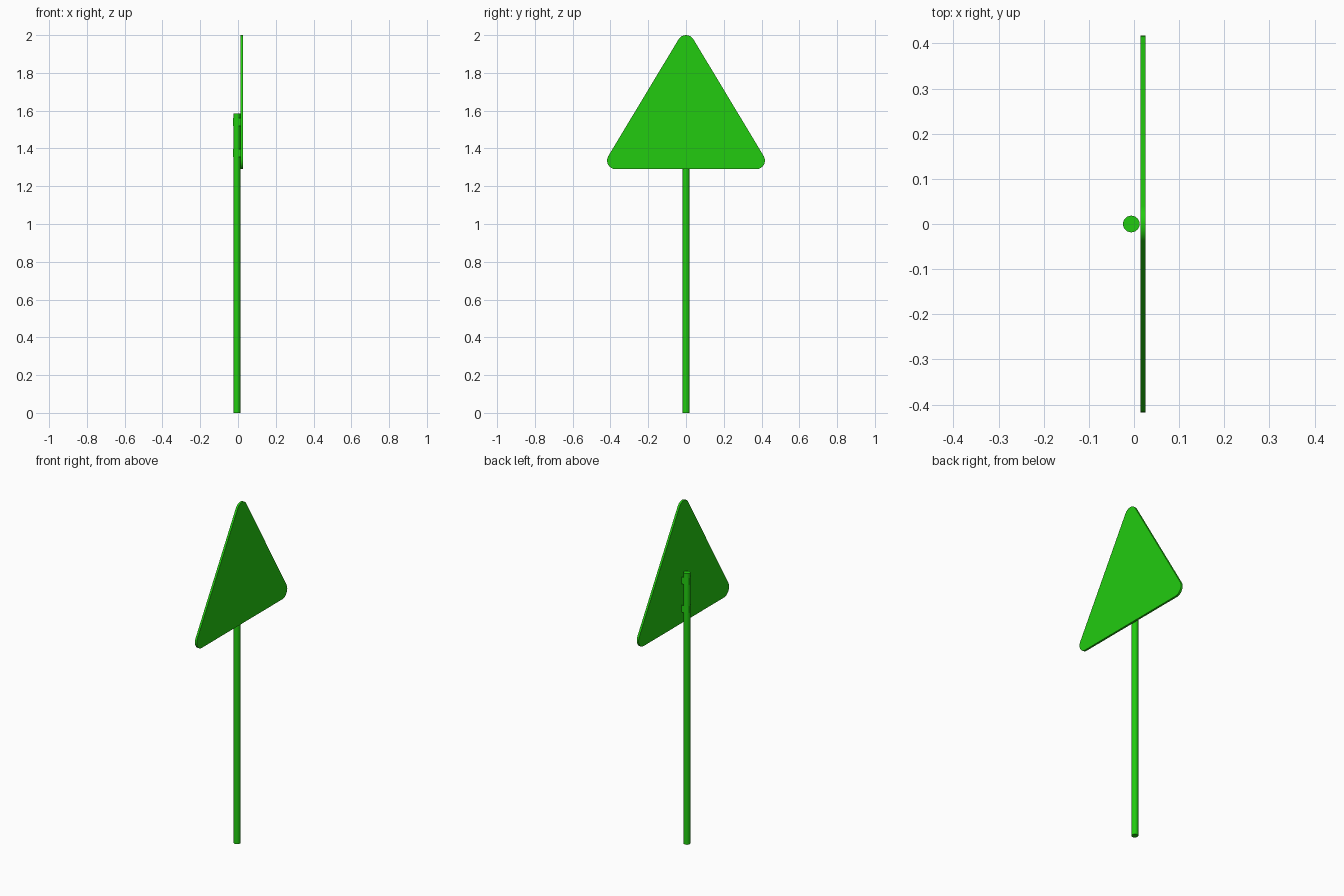
import bpy, bmesh
from math import sin, cos, atan2, pi, radians

if "Cube" in bpy.data.objects:
    bpy.data.objects.remove(bpy.data.objects["Cube"])

green = bpy.data.materials.new("bright green")
green.use_nodes = True
green.diffuse_color = (0.016, 0.6, 0.005, 1)
green.node_tree.nodes["Principled BSDF"].inputs["Base Color"].default_value = green.diffuse_color


def finish(obj):
    obj.data.materials.append(green)
    bpy.ops.object.select_all(action='DESELECT')
    obj.select_set(True)
    bpy.context.view_layer.objects.active = obj
    bpy.ops.object.shade_smooth_by_angle(angle=radians(35))


def extrude_object(name, bm, geom, offset):
    """Extrude faces or edges by an offset and make an object of the result."""
    if isinstance(geom[0], bmesh.types.BMFace):
        out = bmesh.ops.extrude_face_region(bm, geom=geom)
    else:
        out = bmesh.ops.extrude_edge_only(bm, edges=geom)
    moved = [v for v in out["geom"] if isinstance(v, bmesh.types.BMVert)]
    bmesh.ops.translate(bm, verts=moved, vec=offset)
    bmesh.ops.recalc_face_normals(bm, faces=bm.faces)
    mesh = bpy.data.meshes.new(name)
    bm.to_mesh(mesh)
    bm.free()
    obj = bpy.data.objects.new(name, mesh)
    bpy.context.collection.objects.link(obj)
    finish(obj)


# Triangular sign plate with rounded corners
r, low, high, half = 0.046, 1.29, 2.0, 0.418
cy, cz0, cz1 = half - r, low + r, high - r
slope = atan2(cy, cz1 - cz0)
corners = [(cy, cz0, -pi / 2, slope), (0, cz1, slope, pi - slope),
           (-cy, cz0, pi - slope, 1.5 * pi)]
bm = bmesh.new()
steps = 8
outline = []
for y, z, start, end in corners:
    for i in range(steps + 1):
        a = start + (end - start) * i / steps
        outline.append(bm.verts.new((0.014, y + r * cos(a), z + r * sin(a))))
extrude_object("sign_plate", bm, [bm.faces.new(outline)], (0.012, 0, 0))

# Round post
bpy.ops.mesh.primitive_cylinder_add(vertices=24, radius=0.0185, depth=1.585,
                                    location=(-0.006, 0, 1.585 / 2))
post = bpy.context.object
post.name = "post"
finish(post)

# Two sheet-metal straps that wrap the post and lie against the plate
side = [(0.0125, 0.095), (0.0125, 0.022), (-0.008, 0.022), (-0.018, 0.018), (-0.026, 0.011)]
path = side + [(x, -y) for x, y in reversed(side)]
for name, z in (("upper_strap", 1.52), ("lower_strap", 1.355)):
    bm = bmesh.new()
    verts = [bm.verts.new((x, y, z)) for x, y in path]
    edges = [bm.edges.new(pair) for pair in zip(verts, verts[1:])]
    extrude_object(name, bm, edges, (0, 0, 0.042))
